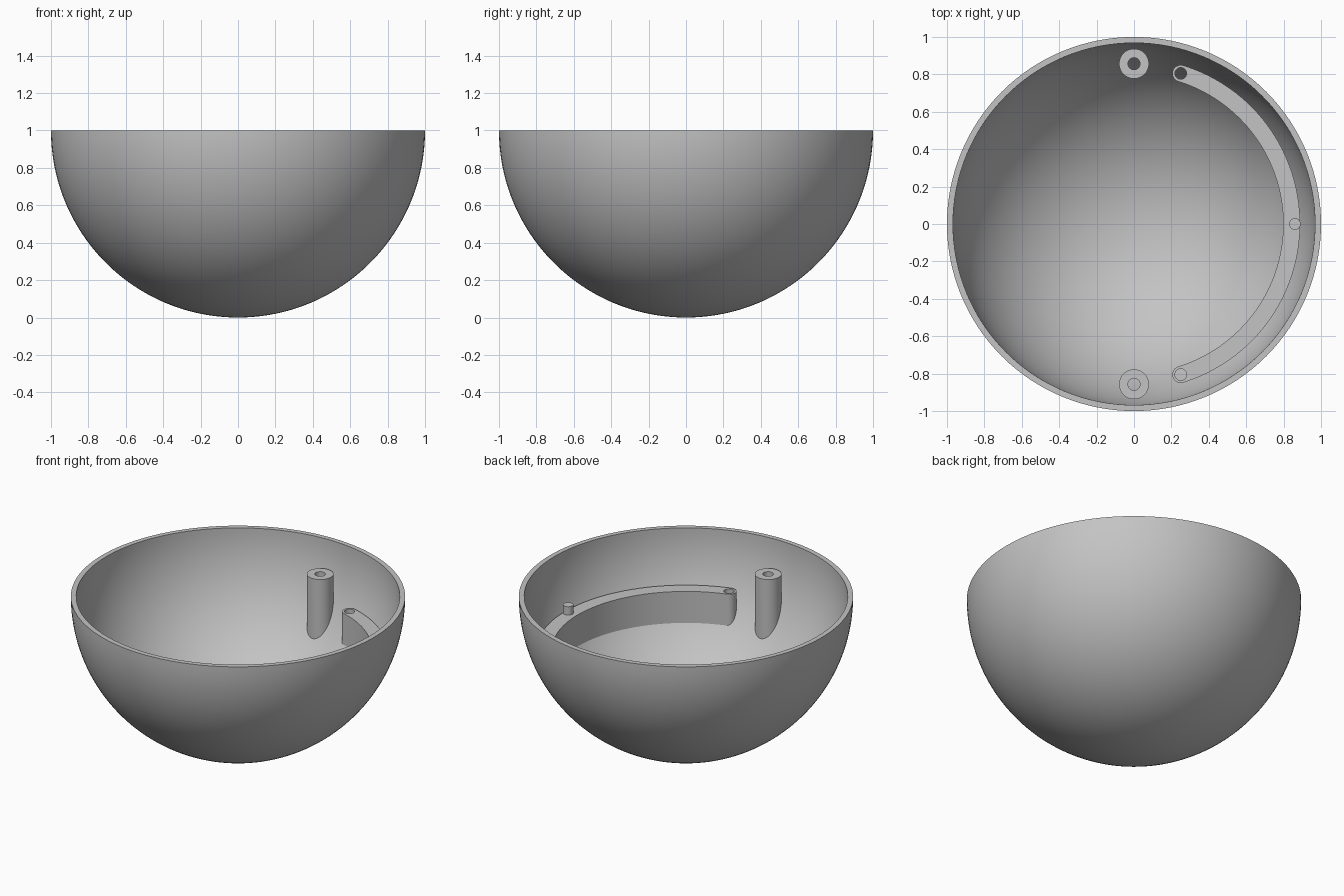
import bpy
import bmesh
from math import sin, cos, pi, atan2, hypot, sqrt, radians
from mathutils import Vector

if "Cube" in bpy.data.objects:
    bpy.data.objects.remove(bpy.data.objects["Cube"], do_unlink=True)

OUTER, INNER = 1.0, 0.968
SEAT = 0.98            # radius inside the shell where the fittings end

grey = bpy.data.materials.new("plain grey")
grey.use_nodes = True
colour = (0.55, 0.55, 0.55, 1)
grey.diffuse_color = colour
grey.node_tree.nodes["Principled BSDF"].inputs["Base Color"].default_value = colour


def finish(name, bm):
    bmesh.ops.recalc_face_normals(bm, faces=bm.faces)
    mesh = bpy.data.meshes.new(name)
    bm.to_mesh(mesh)
    bm.free()
    mesh.materials.append(grey)
    obj = bpy.data.objects.new(name, mesh)
    bpy.context.collection.objects.link(obj)
    bpy.ops.object.select_all(action="DESELECT")
    obj.select_set(True)
    bpy.context.view_layer.objects.active = obj
    bpy.ops.object.shade_smooth_by_angle(angle=radians(30))
    return obj


def arc(cx, cy, r, start, end, steps):
    return [(cx + r * cos(start + (end - start) * i / steps),
             cy + r * sin(start + (end - start) * i / steps))
            for i in range(steps + 1)]


def circle(cx, cy, r):
    return arc(cx, cy, r, 0, 2 * pi, 32)[:-1]


def fitting(name, loops, top):
    """Flat-topped solid whose underside follows the bowl."""
    bm = bmesh.new()
    for loop in loops:
        verts = [bm.verts.new((x, y, top)) for x, y in loop]
        for a, b in zip(verts, verts[1:] + verts[:1]):
            bm.edges.new((a, b))
    bmesh.ops.triangle_fill(bm, edges=bm.edges[:], use_beauty=True,
                            normal=Vector((0, 0, 1)))
    result = bmesh.ops.extrude_face_region(bm, geom=bm.faces[:],
                                           use_keep_orig=True)
    for v in result["geom"]:
        if isinstance(v, bmesh.types.BMVert):
            v.co.z = 1 - sqrt(SEAT ** 2 - v.co.x ** 2 - v.co.y ** 2)
    return finish(name, bm)


# Bowl: quarter-circle shell spun round the vertical axis
steps = 48
profile = [(OUTER * sin(i * pi / 2 / steps), 1 - OUTER * cos(i * pi / 2 / steps))
           for i in range(steps + 1)]
profile += [(INNER * sin(i * pi / 2 / steps), 1 - INNER * cos(i * pi / 2 / steps))
            for i in range(steps, -1, -1)]
bm = bmesh.new()
verts = [bm.verts.new((x, 0, z)) for x, z in profile]
edges = [bm.edges.new(pair) for pair in zip(verts, verts[1:])]
bmesh.ops.spin(bm, geom=verts + edges, cent=(0, 0, 0), axis=(0, 0, 1),
               angle=2 * pi, steps=128)
bmesh.ops.remove_doubles(bm, verts=bm.verts, dist=0.0001)
finish("bowl", bm)

# Screw posts at the back and front
for name, y in (("back_post", 0.857), ("front_post", -0.857)):
    fitting(name, [circle(0, y, 0.08), circle(0, y, 0.032)], 0.82)

# Curved ledge with rounded ends and a hole in each end
end_x, end_y, half = 0.25, 0.805, 0.045
radius, sweep = hypot(end_x, end_y), atan2(end_y, end_x)
outline = arc(0, 0, radius + half, -sweep, sweep, 64)
outline += arc(end_x, end_y, half, sweep, sweep + pi, 16)[1:-1]
outline += arc(0, 0, radius - half, sweep, -sweep, 64)
outline += arc(end_x, -end_y, half, pi - sweep, 2 * pi - sweep, 16)[1:-1]
fitting("curved_ledge", [outline, circle(end_x, end_y, 0.031),
                         circle(end_x, -end_y, 0.031)], 0.66)

# Locating pin on the ledge
fitting("locating_pin", [circle(0.86, 0, 0.031)], 0.715)
